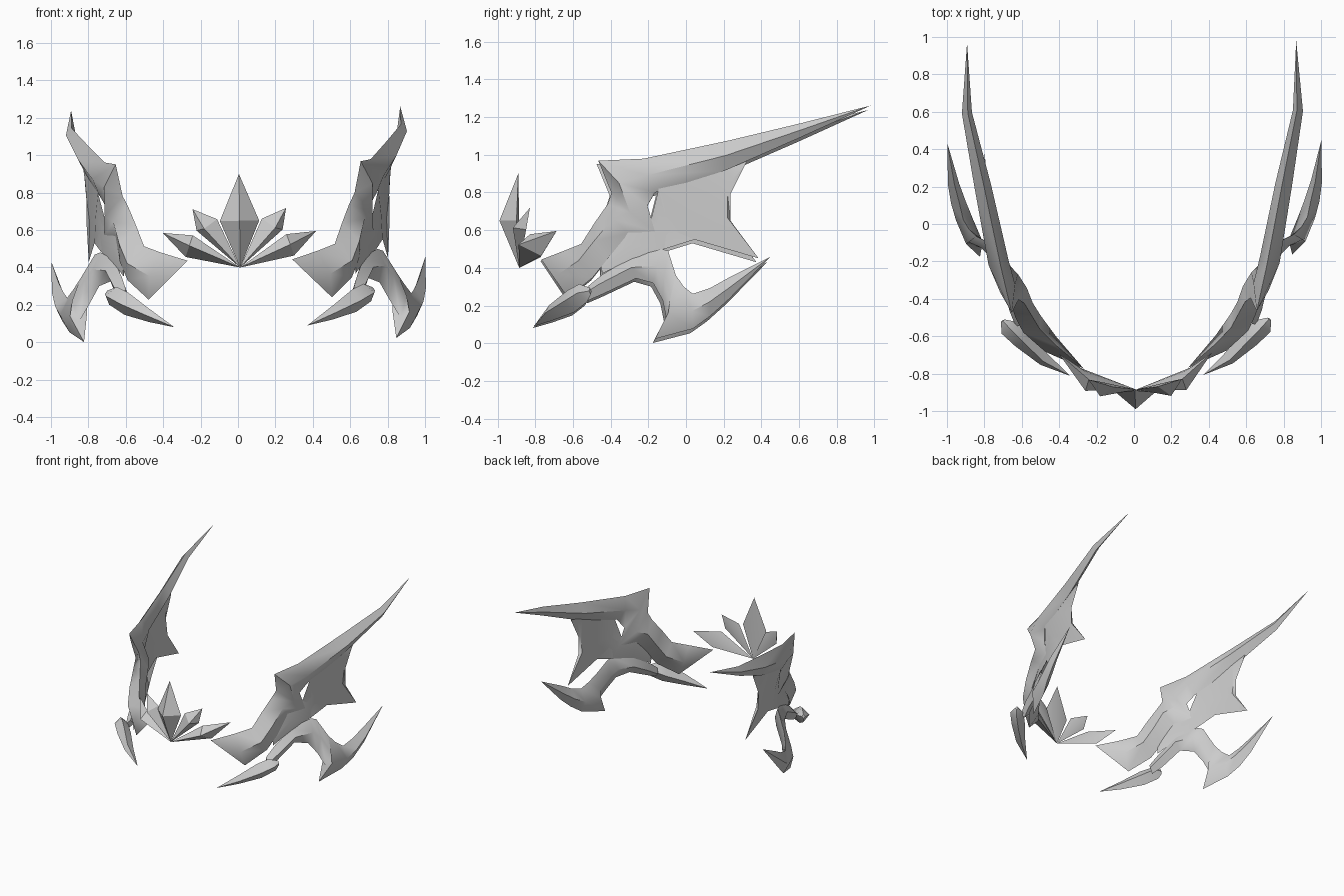
import bpy, bmesh
from mathutils import Vector as V
from math import radians

ROLL, YAW = 0.013, 0.007   # the whole piece sits very slightly tilted


def finish(name, bm, mirror=True, angle=50):
    bmesh.ops.remove_doubles(bm, verts=bm.verts, dist=0.0005)
    bmesh.ops.recalc_face_normals(bm, faces=bm.faces)
    me = bpy.data.meshes.new(name)
    bm.to_mesh(me)
    bm.free()
    ob = bpy.data.objects.new(name, me)
    bpy.context.collection.objects.link(ob)
    ob.rotation_euler = (0, -ROLL, YAW)
    ob.location.x = 0.8 * ROLL
    if mirror:
        m = ob.modifiers.new("mirror", 'MIRROR')
        m.use_axis = (True, False, False)
    bpy.ops.object.select_all(action='DESELECT')
    bpy.context.view_layer.objects.active = ob
    ob.select_set(True)
    bpy.ops.object.shade_smooth_by_angle(angle=radians(angle))
    return ob


def blade(name, sections, angle=50):
    """Loft diamond sections: (upper edge, lower edge, half thickness)."""
    bm = bmesh.new()
    rings = []
    for a, b, t in sections:
        a, b = V(a), V(b)
        mid = (a + b) / 2
        n = V((mid.x, min(mid.y, -0.1), 0)).normalized() * t
        rings.append([bm.verts.new(p) for p in (a, mid + n, b, mid - n)])
    for r, s in zip(rings, rings[1:]):
        for i in range(4):
            j = (i + 1) % 4
            bm.faces.new((r[i], r[j], s[j], s[i]))
    bm.faces.new(rings[0])
    bm.faces.new(rings[-1])
    bmesh.ops.dissolve_degenerate(bm, dist=0.0005, edges=bm.edges)
    return finish(name, bm, angle=angle)


def leaf(name, tip, left, right, ridge, mirror=True):
    """Pointed leaf with a raised front ridge and a nearly flat back."""
    bm = bmesh.new()
    back = (V(left) + V(right)) / 2 + V((0, 0.015, 0))
    base, tip, l, r, f, k = [bm.verts.new(p) for p in
                             ((0, -0.885, 0.40), tip, left, right, ridge, back)]
    for m in (f, k):
        for a, b in ((base, l), (l, tip), (tip, r), (r, base)):
            bm.faces.new((a, b, m))
    return finish(name, bm, mirror, 30)


# Crown of leaves at the front
leaf("centre_leaf", (0, -0.89, 0.90), (-0.105, -0.9, 0.65), (0.105, -0.9, 0.65),
     (0, -0.99, 0.65), mirror=False)
leaf("middle_leaf", (0.25, -0.83, 0.715), (0.12, -0.87, 0.66), (0.23, -0.85, 0.60),
     (0.19, -0.92, 0.61))
leaf("outer_leaf", (0.41, -0.69, 0.59), (0.25, -0.83, 0.575), (0.29, -0.77, 0.46),
     (0.27, -0.89, 0.52))

# Wing bone sweeping up and back
blade("wing_bone", [
    ((0.28, -0.77, 0.44), (0.28, -0.77, 0.44), 0),
    ((0.42, -0.65, 0.485), (0.49, -0.63, 0.235), 0.05),
    ((0.51, -0.56, 0.52), (0.60, -0.50, 0.34), 0.065),
    ((0.55, -0.49, 0.63), (0.64, -0.42, 0.44), 0.06),
    ((0.59, -0.42, 0.73), (0.66, -0.31, 0.575), 0.055),
    ((0.62, -0.40, 0.79), (0.72, -0.165, 0.58), 0.05),
    ((0.655, -0.47, 0.96), (0.70, -0.21, 0.72), 0.045),
    ((0.71, -0.23, 0.97), (0.74, -0.17, 0.79), 0.055),
    ((0.80, 0.22, 1.065), (0.81, 0.20, 0.905), 0.045),
    ((0.88, 0.60, 1.155), (0.89, 0.60, 1.08), 0.027),
    ((0.88, 0.975, 1.25), (0.88, 0.975, 1.25), 0)])

# Thin membrane hanging below the wing bone
blade("wing_membrane", [
    ((0.62, -0.45, 0.42), (0.62, -0.45, 0.36), 0.004),
    ((0.66, -0.31, 0.59), (0.68, -0.29, 0.44), 0.004),
    ((0.71, -0.19, 0.65), (0.735, -0.12, 0.49), 0.004),
    ((0.75, -0.15, 0.81), (0.77, 0.04, 0.54), 0.004),
    ((0.78, 0.05, 0.87), (0.80, 0.38, 0.44), 0.004),
    ((0.80, 0.20, 0.92), (0.81, 0.23, 0.64), 0.004),
    ((0.81, 0.26, 0.94), (0.81, 0.23, 0.78), 0.004),
    ((0.82, 0.32, 0.96), (0.82, 0.30, 0.92), 0.004)])

# Lower arched bone ending in a barbed point
blade("lower_bone", [
    ((0.61, -0.53, 0.29), (0.63, -0.52, 0.22), 0.03),
    ((0.63, -0.45, 0.355), (0.66, -0.44, 0.255), 0.035),
    ((0.67, -0.29, 0.45), (0.69, -0.27, 0.335), 0.04),
    ((0.74, -0.13, 0.49), (0.75, -0.18, 0.31), 0.04),
    ((0.77, -0.10, 0.48), (0.80, -0.13, 0.22), 0.04),
    ((0.85, -0.06, 0.35), (0.86, -0.11, 0.12), 0.04),
    ((0.89, -0.02, 0.29), (0.835, -0.17, 0.012), 0.045),
    ((0.92, 0.03, 0.25), (0.91, 0.03, 0.065), 0.045),
    ((0.94, 0.12, 0.28), (0.95, 0.12, 0.13), 0.04),
    ((0.965, 0.22, 0.335), (0.975, 0.22, 0.22), 0.03),
    ((1.0, 0.44, 0.445), (1.0, 0.44, 0.445), 0)])

# Forward-pointing fang
blade("front_fang", [
    ((0.355, -0.81, 0.085), (0.355, -0.81, 0.085), 0),
    ((0.50, -0.73, 0.195), (0.49, -0.71, 0.115), 0.035),
    ((0.60, -0.63, 0.275), (0.62, -0.60, 0.155), 0.05),
    ((0.66, -0.57, 0.305), (0.70, -0.53, 0.21), 0.05),
    ((0.71, -0.515, 0.285), (0.715, -0.51, 0.25), 0.012)])
